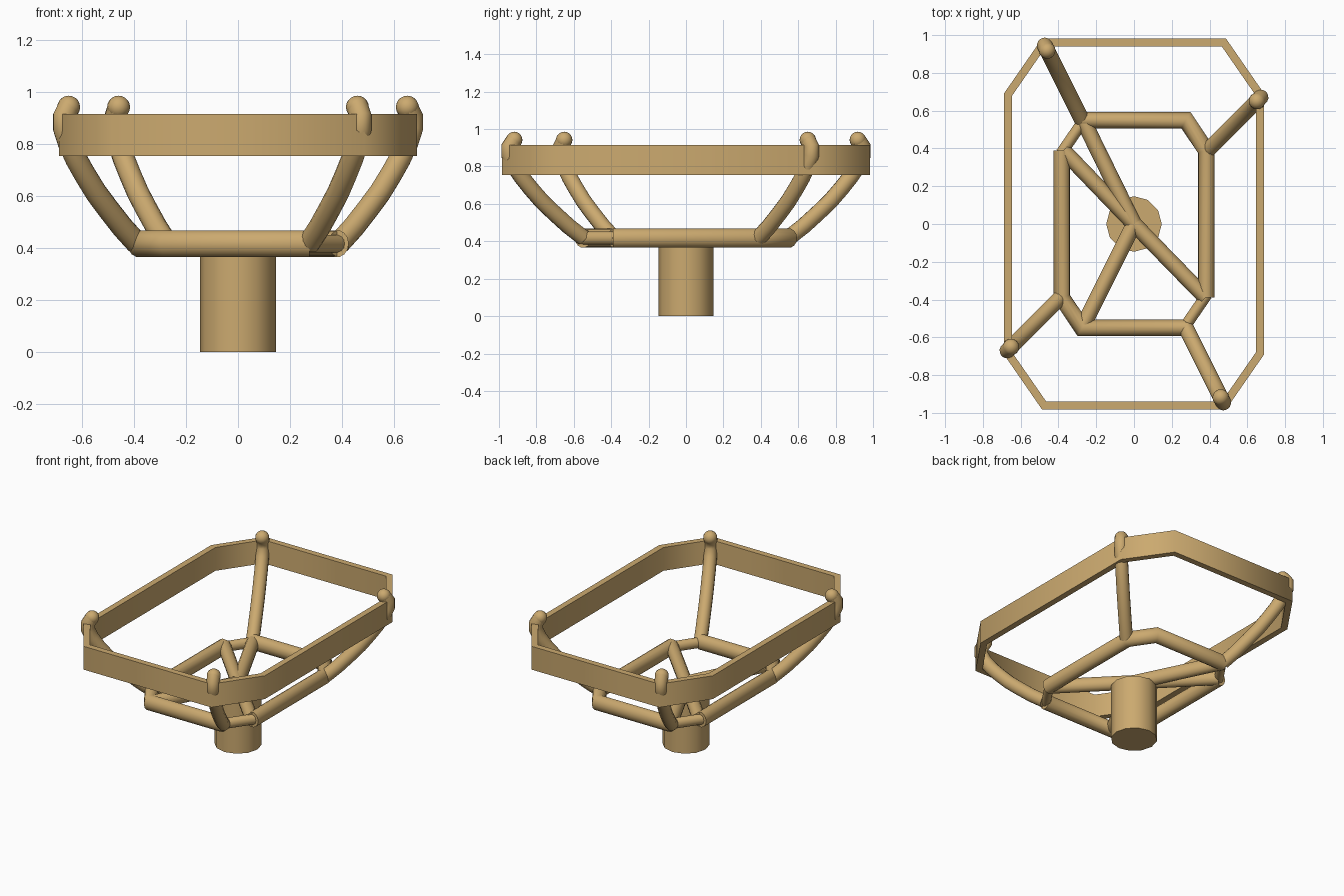
import bpy, bmesh, math
from mathutils import Vector

if "Cube" in bpy.data.objects:
    bpy.data.objects.remove(bpy.data.objects["Cube"])

mat = bpy.data.materials.new("tan")
mat.diffuse_color = (0.60, 0.40, 0.16, 1)
mat.use_nodes = True
mat.node_tree.nodes["Principled BSDF"].inputs["Base Color"].default_value = mat.diffuse_color
UP = Vector((0, 0, 1))


def finish(obj, angle=60):
    obj.data.materials.append(mat)
    bpy.ops.object.select_all(action='DESELECT')
    obj.select_set(True)
    bpy.context.view_layer.objects.active = obj
    bpy.ops.object.shade_smooth_by_angle(angle=math.radians(angle))


def oval(ru, rv, n=14):
    return [(ru * math.cos(2 * math.pi * i / n), rv * math.sin(2 * math.pi * i / n)) for i in range(n)]


def sweep(name, pts, profile, binormal=UP, closed=False):
    """Sweep a profile along a planar path with mitred corners."""
    pts = [Vector(p) for p in pts]
    b = Vector(binormal).normalized()
    n = len(pts)
    bm = bmesh.new()
    rings = []
    for i, p in enumerate(pts):
        t_in = (p - pts[i - 1]).normalized() if closed or i > 0 else None
        t_out = (pts[(i + 1) % n] - p).normalized() if closed or i < n - 1 else None
        t_in, t_out = t_in or t_out, t_out or t_in
        t = (t_in + t_out).normalized()
        side = b.cross(t) / t.dot(t_out)
        rings.append([bm.verts.new(p + side * u + b * v) for u, v in profile])
    m = len(profile)
    for i in range(n if closed else n - 1):
        r, s = rings[i], rings[(i + 1) % n]
        for j in range(m):
            bm.faces.new((r[j], r[(j + 1) % m], s[(j + 1) % m], s[j]))
    if not closed:
        bm.faces.new(rings[0])
        bm.faces.new(rings[-1])
    bmesh.ops.recalc_face_normals(bm, faces=bm.faces)
    me = bpy.data.meshes.new(name)
    bm.to_mesh(me)
    bm.free()
    obj = bpy.data.objects.new(name, me)
    bpy.context.collection.objects.link(obj)
    finish(obj)
    return obj


# pedestal
bpy.ops.mesh.primitive_cylinder_add(vertices=12, radius=0.147, depth=0.38, location=(0, 0, 0.19))
bpy.context.object.name = "pedestal"
finish(bpy.context.object, 40)

# upper band: flat octagonal hoop
x1, y1, x2, y2 = 0.667, 0.685, 0.475, 0.962
octagon = [(x1, -y1), (x1, y1), (x2, y2), (-x2, y2), (-x1, y1), (-x1, -y1), (-x2, -y2), (x2, -y2)]
w, h = 0.021, 0.08
sweep("upper_band", [(x, y, 0.835) for x, y in octagon], [(-w, -h), (w, -h), (w, h), (-w, h)], closed=True)

# lower frame: two bent tubes joined by thin links
Z = 0.417
tube = oval(0.044, 0.052)
for k, s in (("back", 1), ("front", -1)):
    path = [(-0.275, 0.55), (0.275, 0.55), (0.382, 0.39), (0.382, -0.39)]
    sweep("lower_frame_" + k, [(s * x, s * y, Z) for x, y in path], tube)
    link = [(0.385, -0.375), (0.265, -0.55)]
    sweep("frame_link_" + k, [(s * x, s * y, Z) for x, y in link], oval(0.03, 0.035))

# spokes from the pedestal to the frame
for i, (x, y) in enumerate([(-0.27, 0.55), (-0.375, 0.39), (0.38, -0.39), (-0.27, -0.54)]):
    sweep(f"spoke_{i + 1}", [(0, 0, Z), (x, y, Z)], oval(0.042, 0.048))

# curved ribs with rounded tips
steps = [(1.0, 0.42), (1.14, 0.48), (1.28, 0.55), (1.40, 0.613), (1.51, 0.683), (1.60, 0.745),
         (1.67, 0.805), (1.715, 0.86), (1.715, 0.905), (1.67, 0.942)]
for i, (x, y) in enumerate([(0.39, 0.39), (-0.275, 0.55), (-0.39, -0.39), (0.275, -0.55)]):
    sweep(f"rib_{i + 1}", [(x * s, y * s, z) for s, z in steps], oval(0.044, 0.042), (-y, x, 0))
    s, z = steps[-1]
    bpy.ops.mesh.primitive_uv_sphere_add(segments=16, ring_count=10, radius=0.044, location=(x * s, y * s, z))
    bpy.context.object.name = f"rib_tip_{i + 1}"
    finish(bpy.context.object)
